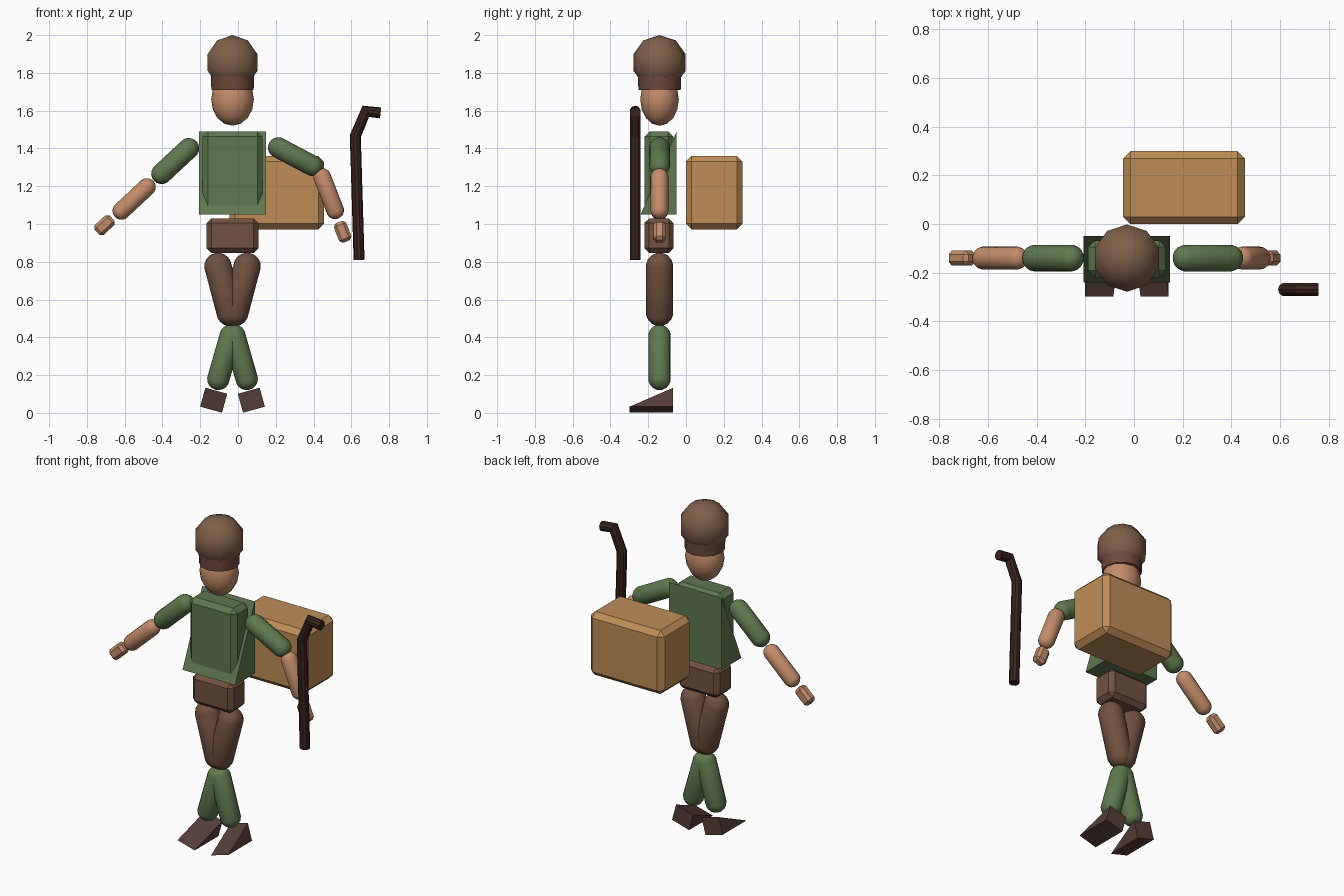
import bpy, bmesh, math
from mathutils import Vector, Matrix

if "Cube" in bpy.data.objects:
    bpy.data.objects.remove(bpy.data.objects["Cube"])

CX, CY = -0.029, -0.14   # body axis


def mat(name, r, g, b):
    m = bpy.data.materials.new(name)
    m.diffuse_color = (r, g, b, 1)
    m.use_nodes = True
    m.node_tree.nodes["Principled BSDF"].inputs["Base Color"].default_value = m.diffuse_color
    return m


HAT = mat("hat_brown", .21, .115, .068)
BAND = mat("band_brown", .15, .065, .045)
SKIN = mat("skin", .55, .26, .145)
GREEN = mat("green", .115, .19, .08)
PANTS = mat("trouser_brown", .165, .085, .052)
SHOE = mat("shoe_brown", .09, .048, .038)
TAN = mat("tan", .52, .27, .095)
WOOD = mat("dark_wood", .042, .018, .012)


def finish(name, bm, material, loc=(0, 0, 0), tilt=0, smooth=None):
    bmesh.ops.recalc_face_normals(bm, faces=bm.faces)
    me = bpy.data.meshes.new(name)
    bm.to_mesh(me)
    bm.free()
    me.materials.append(material)
    ob = bpy.data.objects.new(name, me)
    bpy.context.collection.objects.link(ob)
    ob.location = loc
    ob.rotation_euler = (0, tilt, 0)
    if smooth:
        bpy.ops.object.select_all(action='DESELECT')
        bpy.context.view_layer.objects.active = ob
        ob.select_set(True)
        bpy.ops.object.shade_smooth_by_angle(angle=math.radians(smooth))
    return ob


def box(name, size, loc, material, bevel, tilt=0):
    bm = bmesh.new()
    bmesh.ops.create_cube(bm, size=1, matrix=Matrix.Diagonal((*size, 1)))
    ob = finish(name, bm, material, loc, tilt)
    mod = ob.modifiers.new("chamfer", 'BEVEL')
    mod.width = bevel
    mod.segments = 1
    return ob


def capsule(name, a, b, r, material):
    # a and b are the (x, z) centres of the round ends
    d = Vector((b[0] - a[0], b[1] - a[1]))
    bm = bmesh.new()
    bmesh.ops.create_uvsphere(bm, u_segments=16, v_segments=9, radius=r * 1.01)
    for v in bm.verts:
        if v.co.z > 0:
            v.co.z += d.length
    finish(name, bm, material, (a[0], CY, a[1]), math.atan2(d.x, d.y), 40)


def wedge(name, width, profile, loc, material, tilt=0):
    # (y, z) profile extruded across x
    bm = bmesh.new()
    f = bm.faces.new([bm.verts.new((-width / 2, y, z)) for y, z in profile])
    ext = bmesh.ops.extrude_face_region(bm, geom=[f])
    bmesh.ops.translate(bm, vec=(width, 0, 0),
                        verts=[v for v in ext['geom'] if isinstance(v, bmesh.types.BMVert)])
    finish(name, bm, material, loc, tilt)


def sphere(name, radii, z, segs, rings, material, smooth):
    bm = bmesh.new()
    bmesh.ops.create_uvsphere(bm, u_segments=segs, v_segments=rings, radius=1,
                              matrix=Matrix.Diagonal((*radii, 1)))
    finish(name, bm, material, (CX, CY, z), 0, smooth)


# Head and hat
sphere("head", (.113, .102, .14), 1.66, 12, 8, SKIN, 40)
sphere("hat", (.145, .145, .145), 1.855, 10, 5, HAT, 45)
bm = bmesh.new()
bmesh.ops.create_cone(bm, cap_ends=True, segments=12, radius1=.112, radius2=.115, depth=.075)
finish("hat_band", bm, BAND, (CX, CY, 1.748), 0, 40)

# Torso, flared coat and hips
box("torso", (.318, .152, .43), (CX, -.143, 1.275), GREEN, .028)
wedge("coat", .355, [(-.24, 1.05), (-.05, 1.05), (-.05, 1.49)], (CX, 0, 0), GREEN)
box("hips", (.275, .156, .184), (CX, -.143, .938), PANTS, .026)

# Legs and feet, mirrored about the body axis
for s, side in ((-1, "right"), (1, "left")):
    capsule(side + "_thigh", (CX + s * .077, .775), (CX + s * .013, .532), .072, PANTS)
    capsule(side + "_shin", (CX + s * .01, .408), (CX + s * .075, .18), .059, GREEN)
    wedge(side + "_foot", .12, [(-.298, 0), (-.068, 0), (-.068, .104)],
          (CX + s * .1135, 0, .017), SHOE, -s * math.radians(15.5))

# Arms: shoulder, elbow, forearm start, forearm end, hand centre
ARMS = {
    "right": ((-.261, 1.4), (-.404, 1.267), (-.483, 1.195), (-.617, 1.07), (-.707, .994)),
    "left": ((.214, 1.404), (.393, 1.309), (.446, 1.248), (.514, 1.073), (.554, .959)),
}
for side, (sh, el, f1, f2, hand) in ARMS.items():
    capsule(side + "_upper_arm", sh, el, .055, GREEN)
    capsule(side + "_forearm", f1, f2, .047, SKIN)
    box(side + "_hand", (.07, .062, .11), (hand[0], CY, hand[1]), SKIN, .016,
        math.atan2(f1[0] - f2[0], f1[1] - f2[1]))

# Pack behind the body
box("pack", (.5, .3, .388), (.205, .149, 1.166), TAN, .03)

# Bent walking stick: rings along an xz path
path = [Vector(p) for p in ((.641, .81), (.621, 1.465), (.677, 1.597), (.755, 1.588))]
N, R = 10, .029
bm = bmesh.new()
rings = []
for i, p in enumerate(path):
    d0 = (p - path[max(i - 1, 0)]).normalized()
    d1 = (path[min(i + 1, len(path) - 1)] - p).normalized()
    t = (d0 + d1).normalized()
    ref = d1 if d1.length else d0
    k = R / max(t.dot(ref), .85)
    ring = []
    for j in range(N):
        a = math.tau * j / N
        u = k * math.cos(a)
        ring.append(bm.verts.new((p.x + t.y * u, -.269 + R * math.sin(a), p.y - t.x * u)))
    rings.append(ring)
for a, b in zip(rings, rings[1:]):
    for j in range(N):
        bm.faces.new((a[j], a[(j + 1) % N], b[(j + 1) % N], b[j]))
bm.faces.new(rings[0])
bm.faces.new(rings[-1])
finish("walking_stick", bm, WOOD)
